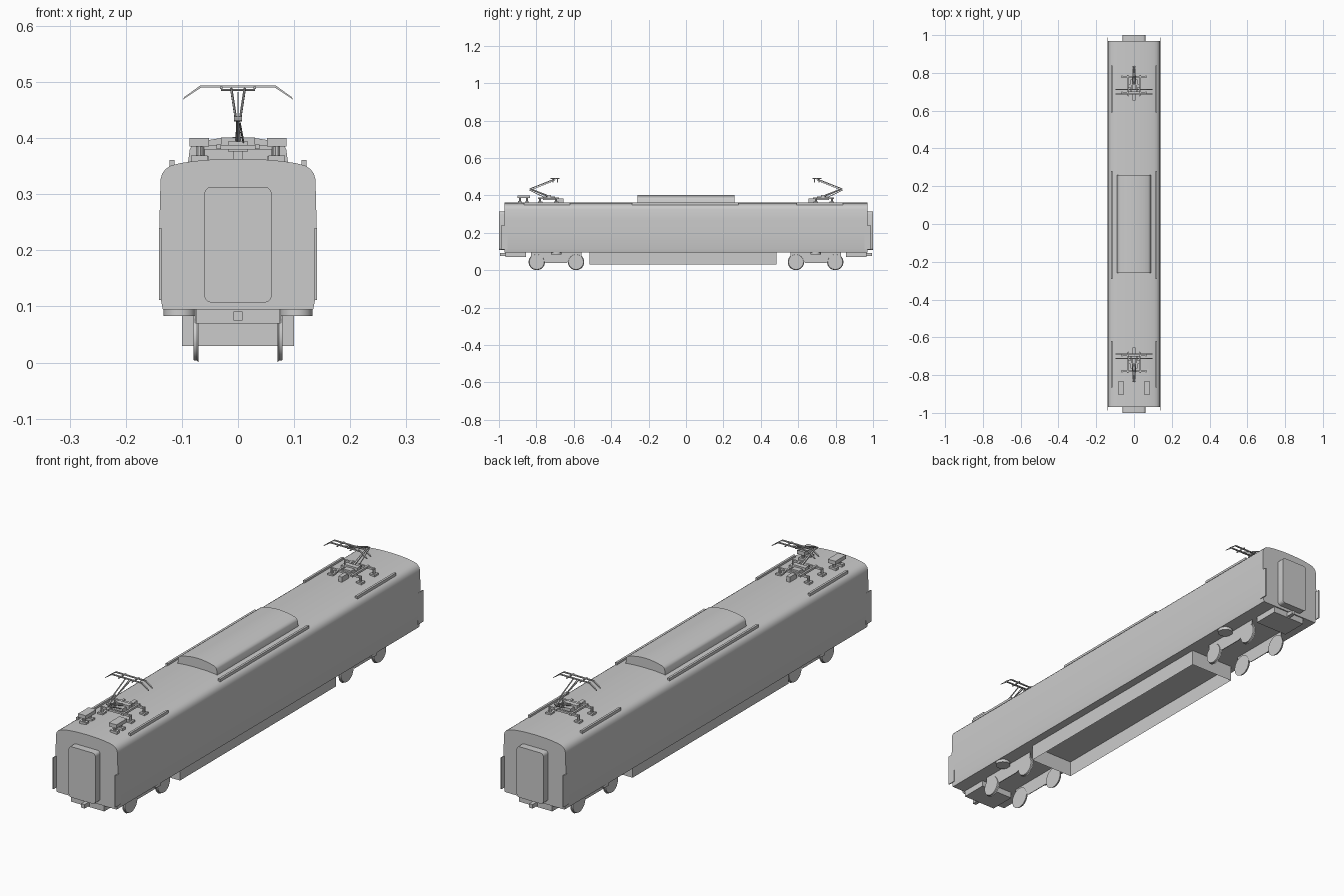
import bpy, bmesh, math
from mathutils import Vector

if "Cube" in bpy.data.objects:
    bpy.data.objects.remove(bpy.data.objects["Cube"])


def make(name, verts, faces, smooth=None):
    me = bpy.data.meshes.new(name)
    me.from_pydata(verts, [], faces)
    bm = bmesh.new()
    bm.from_mesh(me)
    bmesh.ops.recalc_face_normals(bm, faces=bm.faces)
    bm.to_mesh(me)
    bm.free()
    ob = bpy.data.objects.new(name, me)
    bpy.context.collection.objects.link(ob)
    if smooth:
        bpy.ops.object.select_all(action='DESELECT')
        ob.select_set(True)
        bpy.context.view_layer.objects.active = ob
        bpy.ops.object.shade_smooth_by_angle(angle=math.radians(smooth))
    return ob


def box(name, x0, x1, y0, y1, z0, z1):
    v = [(x, y, z) for x in (x0, x1) for y in (y0, y1) for z in (z0, z1)]
    f = [(0, 1, 3, 2), (4, 6, 7, 5), (0, 4, 5, 1), (2, 3, 7, 6), (0, 2, 6, 4), (1, 5, 7, 3)]
    return make(name, v, f)


def extrude(name, pts, a, b, axis='y', smooth=None):
    # prism from an outline: (x, z) along y, or (y, z) along x
    n = len(pts)
    place = (lambda p, t: (p[0], t, p[1])) if axis == 'y' else (lambda p, t: (t, p[0], p[1]))
    v = [place(p, t) for t in (a, b) for p in pts]
    f = [tuple(range(n)), tuple(range(n, 2 * n))]
    f += [(i, (i + 1) % n, n + (i + 1) % n, n + i) for i in range(n)]
    return make(name, v, f, smooth)


def tube(name, p, q, r, r2=None, sides=6, smooth=None):
    p, q = Vector(p), Vector(q)
    rot = (q - p).to_track_quat('Z', 'Y')
    v = []
    for c, rad in ((p, r), (q, r if r2 is None else r2)):
        for i in range(sides):
            a = math.tau * (i + 0.5) / sides
            v.append(c + rot @ Vector((rad * math.cos(a), rad * math.sin(a), 0)))
    f = [tuple(range(sides)), tuple(range(sides, 2 * sides))]
    f += [(i, (i + 1) % sides, sides + (i + 1) % sides, sides + i) for i in range(sides)]
    return make(name, v, f, smooth)


def mirrored(half):
    return half + [(-x, z) for x, z in reversed(half) if x > 1e-6]


# body shell with rounded roof shoulders
half = [(0.134, 0.095), (0.138, 0.115), (0.140, 0.2), (0.1395, 0.27), (0.138, 0.327),
        (0.135, 0.337), (0.129, 0.345), (0.12, 0.351), (0.105, 0.355), (0.08, 0.359),
        (0.045, 0.362), (0, 0.363)]
extrude('body', mirrored(half), -0.97, 0.97, smooth=35)

# roof equipment cover
cover = [(0.09, 0.35), (0.086, 0.38), (0.083, 0.386), (0.075, 0.391), (0.05, 0.397),
         (0.025, 0.401), (0, 0.402)]
extrude('roof_cover', mirrored(cover), -0.26, 0.26, smooth=35)

# roof edge rails
for sx in (-1, 1):
    for y0, y1 in ((-0.865, -0.62), (-0.29, 0.28), (0.59, 0.84)):
        xs = sorted((sx * 0.113, sx * 0.122))
        box('roof_rail', *xs, y0, y1, 0.345, 0.361)

# open skirt under the floor: four sheets, no bottom
ring = [(-0.1, -0.515), (0.1, -0.515), (0.1, 0.485), (-0.1, 0.485)]
make('underfloor_skirt', [(x, y, z) for z in (0.03, 0.096) for x, y in ring],
     [(i, (i + 1) % 4, 4 + (i + 1) % 4, 4 + i) for i in range(4)])

# end fittings
door = []
for cx, cz, a0 in ((0.048, 0.301, 0), (-0.048, 0.301, 90), (-0.048, 0.119, 180), (0.048, 0.119, 270)):
    for k in range(4):
        a = math.radians(a0 + 30 * k)
        door.append((cx + 0.012 * math.cos(a), cz + 0.012 * math.sin(a)))
for s in (-1, 1):
    extrude('gangway', door, s * 0.965, s * 1.0, smooth=35)
    box('coupler', -0.008, 0.008, *sorted((s * 0.95, s * 0.995)), 0.075, 0.091)
    box('end_underframe', -0.075, 0.075, *sorted((s * 0.855, s * 0.965)), 0.07, 0.097)
    for sx in (-1, 1):
        box('end_lip', *sorted((sx * 0.1365, sx * 0.1405)),
            *sorted((s * 0.955, s * 0.988)), 0.112, 0.24)

# bogies: side frames, wheels, air springs
for s in (-1, 1):
    for sx in (-1, 1):
        c = s * 0.693
        frame = [(-0.135, 0.097), (-0.135, 0.06), (-0.075, 0.055), (-0.055, 0.038),
                 (0.055, 0.038), (0.075, 0.055), (0.135, 0.06), (0.135, 0.097)]
        extrude('bogie_frame', [(c + y, z) for y, z in frame], sx * 0.0735, sx * 0.0765, 'x')
        for dy in (-0.105, 0.105):
            tube('wheel', (sx * 0.070, c + dy, 0.044), (sx * 0.073, c + dy, 0.044), 0.044, 0.041, 24, 30)
            tube('wheel_rim', (sx * 0.073, c + dy, 0.044), (sx * 0.079, c + dy, 0.044), 0.041, 0.040, 24, 30)
        tube('air_spring', (sx * 0.104, c, 0.083), (sx * 0.104, c, 0.097), 0.029, None, 20, 30)

# roof boxes near the front end
for sx in (-1, 1):
    def side_box(name, a, b, *rest):
        box(name, *sorted((sx * a, sx * b)), *rest)
    side_box('roof_box', 0.052, 0.086, -0.902, -0.835, 0.385, 0.4)
    for y in (-0.888, -0.85):
        side_box('roof_box_foot', 0.054, 0.084, y - 0.009, y + 0.009, 0.356, 0.369)
        tube('roof_box_leg', (sx * 0.069, y, 0.366), (sx * 0.069, y, 0.387), 0.006, None, 8)

# pantographs, the rear one mirrored
for s in (-1, 1):
    def P(x, y, z):
        return (x, s * y, z)

    def pbox(name, x0, x1, y0, y1, z0, z1):
        box(name, x0, x1, *sorted((s * y0, s * y1)), z0, z1)
    # base frame
    for x in (-0.034, 0.034):
        pbox('pantograph_base_side', x - 0.004, x + 0.004, 0.68, 0.79, 0.381, 0.389)
    for y in (0.695, 0.735, 0.78):
        w = 0.034 if y == 0.735 else 0.068
        pbox('pantograph_base_bar', -w, w, y - 0.004, y + 0.004, 0.380, 0.388)
    pbox('pantograph_drive', -0.018, 0.018, 0.70, 0.765, 0.376, 0.394)
    pbox('pantograph_pivot', -0.03, 0.03, 0.722, 0.742, 0.388, 0.401)
    # insulators and feet
    for x in (-0.064, 0.064):
        for y in (0.695, 0.78):
            pbox('insulator_foot', x - 0.012, x + 0.012, y - 0.012, y + 0.012, 0.354, 0.367)
            tube('insulator', P(x, y, 0.365), P(x, y, 0.384), 0.006, None, 8)
    pbox('pantograph_mount', -0.008, 0.008, 0.655, 0.70, 0.36, 0.384)
    # arms
    tube('lower_arm', P(0, 0.732, 0.394), P(0, 0.832, 0.434), 0.005, 0.004)
    tube('lower_link', P(0.01, 0.76, 0.391), P(0.003, 0.838, 0.428), 0.0018)
    tube('knee', P(-0.007, 0.832, 0.434), P(0.007, 0.832, 0.434), 0.005, None, 8)
    for sx in (-1, 1):
        tube('upper_arm', P(sx * 0.004, 0.832, 0.436), P(sx * 0.012, 0.70, 0.488), 0.0024)
    tube('upper_link', P(0, 0.822, 0.432), P(0, 0.70, 0.481), 0.0014)
    tube('head_axle', P(-0.03, 0.70, 0.486), P(0.03, 0.70, 0.486), 0.002)
    # collector head: two strips with drooping horns
    bow = [(-0.098, 0.469), (-0.066, 0.490), (0.066, 0.490), (0.098, 0.469),
           (0.096, 0.473), (0.067, 0.494), (-0.067, 0.494), (-0.096, 0.473)]
    for y in (0.688, 0.712):
        extrude('collector_strip', bow, s * (y - 0.003), s * (y + 0.003))
    for x in (-0.03, 0.03):
        pbox('head_bar', x - 0.002, x + 0.002, 0.676, 0.724, 0.488, 0.492)
